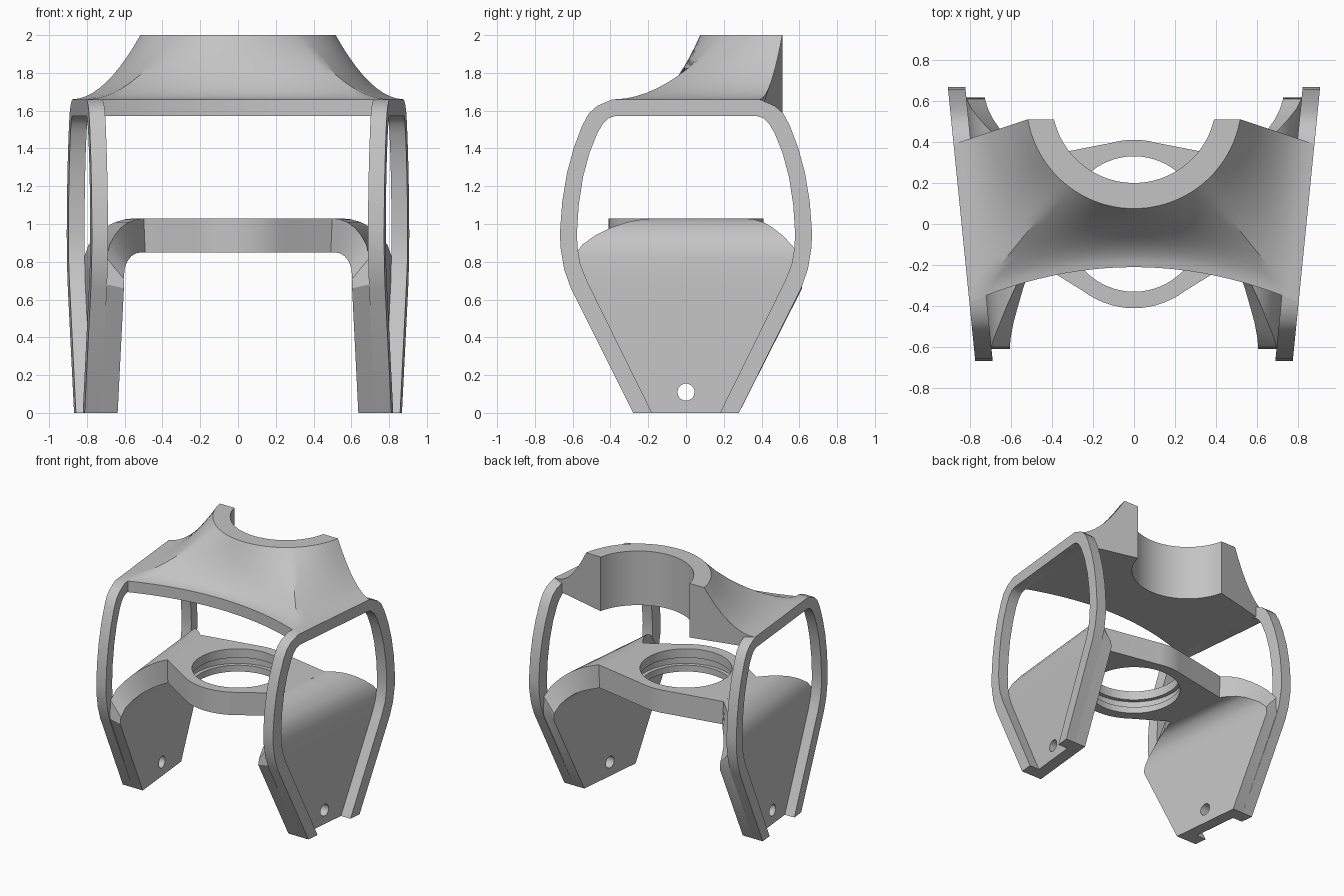
import bpy, bmesh, math

if "Cube" in bpy.data.objects:
    bpy.data.objects.remove(bpy.data.objects["Cube"])

GREY = bpy.data.materials.new("plain grey")
GREY.diffuse_color = (0.55, 0.55, 0.55, 1)
GREY.use_nodes = True
GREY.node_tree.nodes["Principled BSDF"].inputs["Base Color"].default_value = GREY.diffuse_color
SLOPE = 0.1          # side parts splay outwards towards the back


def make(name, verts, faces, smooth=True):
    me = bpy.data.meshes.new(name)
    me.from_pydata(verts, [], faces)
    bm = bmesh.new()
    bm.from_mesh(me)
    bmesh.ops.recalc_face_normals(bm, faces=bm.faces)
    bm.to_mesh(me)
    bm.free()
    me.materials.append(GREY)
    ob = bpy.data.objects.new(name, me)
    bpy.context.collection.objects.link(ob)
    if smooth:
        shade(ob)
    return ob


def shade(ob):
    bpy.ops.object.select_all(action='DESELECT')
    ob.select_set(True)
    bpy.context.view_layer.objects.active = ob
    bpy.ops.object.shade_smooth_by_angle(angle=math.radians(32))


def sweep(name, sections):
    """Skin a row of closed sections and cap both ends."""
    n, m = len(sections[0]), len(sections)
    verts = [p for s in sections for p in s]
    faces = [(i*n + j, i*n + (j+1) % n, (i+1)*n + (j+1) % n, (i+1)*n + j)
             for i in range(m-1) for j in range(n)]
    faces += [tuple(range(n)), tuple(range((m-1)*n, m*n))]
    return make(name, verts, faces)


def cut(ob, radius, depth, loc, axis_x=False):
    bpy.ops.mesh.primitive_cylinder_add(vertices=64, radius=radius, depth=depth, location=loc,
                                        rotation=(0, math.pi/2 if axis_x else 0, 0))
    cutter = bpy.context.object
    mod = ob.modifiers.new("cut", 'BOOLEAN')
    mod.operation, mod.object, mod.solver = 'DIFFERENCE', cutter, 'EXACT'
    bpy.context.view_layer.objects.active = ob
    bpy.ops.object.modifier_apply(modifier=mod.name)
    bpy.data.objects.remove(cutter, do_unlink=True)


# Side frames: an open-bottomed band, outer and inner (y, z) pairs for one half
band = [((.28, 0), (.18, 0)), ((.61, .66), (.525, .70)), ((.645, .76), (.56, .79)),
        ((.665, .88), (.575, .88)), ((.667, .96), (.577, .96)), ((.655, 1.12), (.568, 1.10)),
        ((.63, 1.27), (.545, 1.25)), ((.595, 1.40), (.51, 1.38)), ((.55, 1.52), (.47, 1.48)),
        ((.515, 1.585), (.44, 1.53)), ((.47, 1.625), (.41, 1.56)), ((.39, 1.66), (.375, 1.572))]
band = [((-a, b), (-c, d)) for (a, b), (c, d) in band] + band[::-1]

# Side panels: rows of outer x,z / inner x,z / front y / back y, from platform down
panel = [(.515, 1.03, .505, .85, -.17, .31), (.56, 1.025, .535, .85, -.23, .36),
         (.61, 1.01, .57, .845, -.31, .41), (.66, .98, .605, .83, -.40, .46),
         (.70, .94, .635, .80, -.48, .51), (.735, .89, .655, .765, -.55, .56),
         (.755, .82, .665, .71, -.60, .61), (.757, .68, .665, .66, -.61, .615),
         (.757, 0, .665, 0, -.28, .28)]

for side, s in (("left", -1), ("right", 1)):
    sections = []
    for (yo, zo), (yi, zi) in band:
        sections.append([(s*(x + SLOPE*y), y, z) for x, y, z in
                         ((.84, yo, zo), (.84, yi, zi), (.755, yi, zi), (.755, yo, zo))])
    sweep(side + "_frame", sections)

    sections = []
    for xo, zo, xi, zi, y0, y1 in panel:
        sections.append([(s*(x + SLOPE*y), y, z) for x, y, z in
                         ((xo, y0, zo), (xo, y1, zo), (xi, y1, zi), (xi, y0, zi))])
    ob = sweep(side + "_panel", sections)
    cut(ob, .045, .5, (s*.71, 0, .11), True)
    shade(ob)

# Platform: plate with a rounded front and back and a grooved ring hole
R = .41
def arc(a0, a1, n=14):
    return [(R*math.cos(math.radians(a0 + (a1-a0)*i/n)),
             R*math.sin(math.radians(a0 + (a1-a0)*i/n))) for i in range(n+1)]
outline = [(.548, .31), *arc(75, 105), (-.548, .31), (-.50, -.17), *arc(-127, -53), (.50, -.17)]
platform = sweep("platform", [[(x, y, z) for x, y in outline] for z in (.85, 1.03)])
cut(platform, .33, .5, (0, 0, .94))
cut(platform, .36, .06, (0, 0, .93))
shade(platform)

# Top cap: half collar flaring down to a four-cornered base
CY = .6
def on_circle(r, a):
    return r*math.cos(a), CY + r*math.sin(a)

stations = []        # (collar parameter, base point)
corner = math.radians(-51)
N, M = 10, 24
for i in range(N):
    y = .39 - .77*i/N
    stations.append((i/N, None, (.838 + SLOPE*y, y)))
for i in range(M+1):
    x = .80 - 1.6*i/M
    stations.append((None, corner + (-math.pi - 2*corner)*i/M, (x, -.21 - .17*(x/.8)**2)))
for i in range(N-1, -1, -1):
    y = .39 - .77*i/N
    stations.append((-i/N - 1e-9, None, (-.838 - SLOPE*y, y)))

sections = []
V = 10
for t, ang, (bx, by) in stations:
    pts = []
    for r in (.40, .525):
        end = -math.asin(.09/r)
        if ang is not None:
            a = ang
        else:
            a = end + (corner - end)*abs(t)
            if t < 0:
                a = -math.pi - a
        pts.append(on_circle(r, a))
    (ix, iy), (ox, oy) = pts
    sec = [(ix, iy, 1.572), (ix, iy, 2)]
    for k in range(V+1):
        v = k/V
        sec.append((ox + (bx-ox)*v, oy + (by-oy)*v, 1.66 + .34*(1-v)**1.9))
    sec.append((bx, by, 1.572))
    sections.append(sec)
sweep("top_cap", sections)
